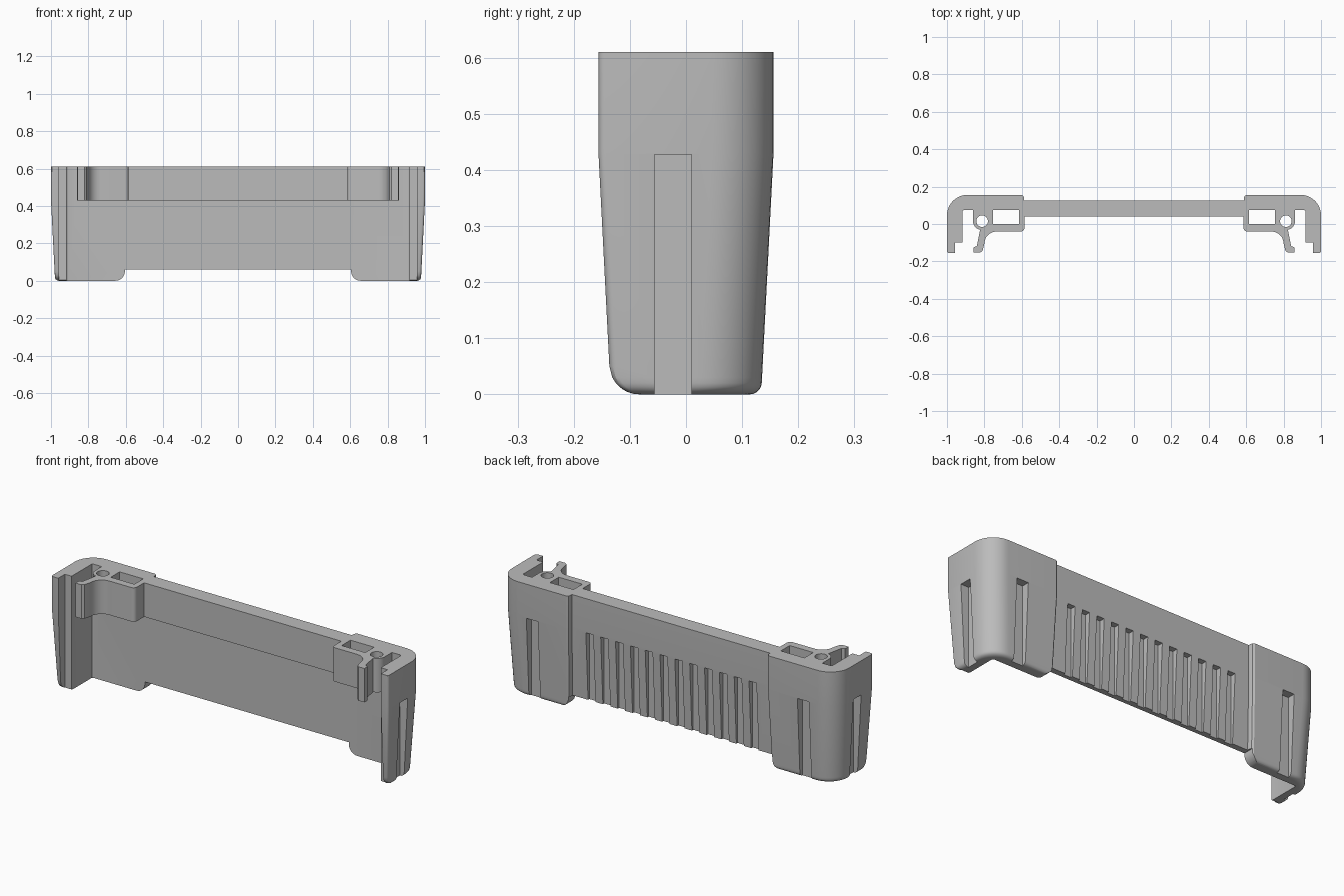
import bpy, bmesh, math

cube = bpy.data.objects.get("Cube")
if cube:
    bpy.data.objects.remove(cube, do_unlink=True)

grey = bpy.data.materials.new("mid_grey")
grey.use_nodes = True
COLOUR = (0.5, 0.5, 0.5, 1)
grey.diffuse_color = COLOUR
grey.node_tree.nodes["Principled BSDF"].inputs["Base Color"].default_value = COLOUR

TOP, KINK = 0.61, 0.43          # rim height, height where the taper starts


def loft(name, rings):
    """Solid skinned through a list of equal-length 3D rings."""
    bm = bmesh.new()
    loops = [[bm.verts.new(p) for p in ring] for ring in rings]
    n = len(loops[0])
    for low, high in zip(loops, loops[1:]):
        for i in range(n):
            j = (i + 1) % n
            bm.faces.new((low[i], low[j], high[j], high[i]))
    bm.faces.new(loops[0][::-1])
    bm.faces.new(loops[-1])
    bmesh.ops.recalc_face_normals(bm, faces=bm.faces)
    mesh = bpy.data.meshes.new(name)
    bm.to_mesh(mesh)
    bm.free()
    mesh.materials.append(grey)
    obj = bpy.data.objects.new(name, mesh)
    bpy.context.collection.objects.link(obj)
    return obj


def prism(name, pts, low, high):
    return loft(name, [[(x, y, z) for x, y in pts] for z in (low, high)])


def block(name, x0, x1, y0, y1, z0, z1):
    return prism(name, [(x0, y0), (x1, y0), (x1, y1), (x0, y1)], z0, z1)


def combine(target, tool, operation="DIFFERENCE"):
    mod = target.modifiers.new("combine", "BOOLEAN")
    mod.operation, mod.solver, mod.object = operation, "EXACT", tool
    bpy.context.view_layer.objects.active = target
    bpy.ops.object.modifier_apply(modifier=mod.name)
    bpy.data.objects.remove(tool, do_unlink=True)


def arc(cx, cy, r, start, end, steps=8):
    angles = [math.radians(start + (end - start) * i / steps) for i in range(steps + 1)]
    return [(cx + r * math.cos(a), cy + r * math.sin(a)) for a in angles]


def mirrored(half):
    """Close a right-hand half outline with its mirror image."""
    return half + [(-x, y) for x, y in reversed(half)]


def inset(z, r):
    """Draft below the kink plus a rounded bottom edge of radius r."""
    draft = 0.022 * max(0, KINK - z) / KINK
    d = max(0, r - z)
    return draft + r - math.sqrt(r * r - d * d)


# Outer shell: tapered tray with rounded rear corners and bottom edges
def shell_ring(z):
    x, front, back = 1 - inset(z, 0.02), -0.156 + inset(z, 0.05), 0.156 - inset(z, 0.02)
    half = arc(x - 0.012, front + 0.012, 0.012, -90, 0, 3) + arc(x - 0.11, back - 0.11, 0.11, 0, 90, 10)
    return [(px, py, z) for px, py in mirrored(half)]


levels = [0, 0.001, 0.004, 0.008, 0.013, 0.02, 0.03, 0.05, KINK, TOP]
body = loft("bracket_body", [shell_ring(z) for z in levels])

# Interior between the end walls, stepped near the front lips
interior = [(0.957, -0.3), (0.957, -0.1), (0.917, -0.1)] + arc(0.907, 0.065, 0.01, 0, 90, 3)
combine(body, prism("interior_cutter", mirrored(interior), -0.1, 1))


# Recessed rear panel between the corner blocks
def recess_ring(z, d):
    half = [(0.59 + d / 2, 0.3), (0.59 + d / 2, 0.3)]
    edge = 0.588 + d / 2
    back = 0.156 - d
    half = [(edge, 0.126 - d), (edge, back - 0.016), (edge + 0.004, back - 0.006),
            (edge + 0.014, back), (edge + 0.02, 0.3)]
    return [(x, y, z) for x, y in mirrored(half)]


combine(body, loft("recess_cutter", [recess_ring(-0.1, 0.027), recess_ring(KINK, 0), recess_ring(1, 0)]))

# Raised underside of the panel with rounded block corners
under = [(0.7, -0.1), (0.655, -0.1)] + arc(0.655, 0.05, 0.05, 270, 180) + [(0.605, 0.06)]
under_half = under[1:]
profile = mirrored(under_half)
combine(body, loft("underside_cutter", [[(x, y, z) for x, z in profile] for y in (-0.3, 0.3)]))

# Vertical ribs of the panel: evenly spaced grooves open at the bottom
for i in range(12):
    x = (i - 5.5) * 0.088
    combine(body, block("groove_cutter", x - 0.022, x + 0.022, 0.096, 0.3, -0.1, KINK - 0.003))

# Slots in the side and rear of both corner blocks
for s in (-1, 1):
    xs = sorted((s * 0.953, s * 1.2))
    combine(body, block("side_slot_cutter", *xs, -0.056, 0.01, -0.1, KINK - 0.003))
    xs = sorted((s * 0.77, s * 0.838))
    combine(body, block("rear_slot_cutter", *xs, 0.114, 0.3, -0.1, KINK - 0.003))

# Upper rail with a screw boss, box and hooked foot at each end
rail = [(0.585, 0.04), (0.585, -0.02)] + arc(0.605, -0.02, 0.02, 180, 270, 4)
rail += arc(0.735, -0.105, 0.065, 90, 0, 6)
rail += [(0.81, -0.143), (0.822, -0.153), (0.857, -0.153), (0.857, -0.125), (0.84, -0.118)]
rail += arc(0.815, 0.015, 0.046, -80, 0, 8) + [(0.861, 0.1)]
upper_rail = prism("upper_rail", mirrored(rail), KINK - 0.002, TOP)
for s in (-1, 1):
    xs = sorted((s * 0.615, s * 0.755))
    combine(upper_rail, block("pocket_cutter", *xs, 0, 0.075, 0, 1))
    combine(upper_rail, prism("screw_cutter", arc(s * 0.812, 0.015, 0.031, 0, 345, 23), 0, 1))
combine(body, upper_rail, "UNION")

# Smooth the rounded surfaces, keep the hard edges
bpy.ops.object.select_all(action="DESELECT")
body.select_set(True)
bpy.context.view_layer.objects.active = body
bpy.ops.object.shade_smooth_by_angle(angle=math.radians(30))
